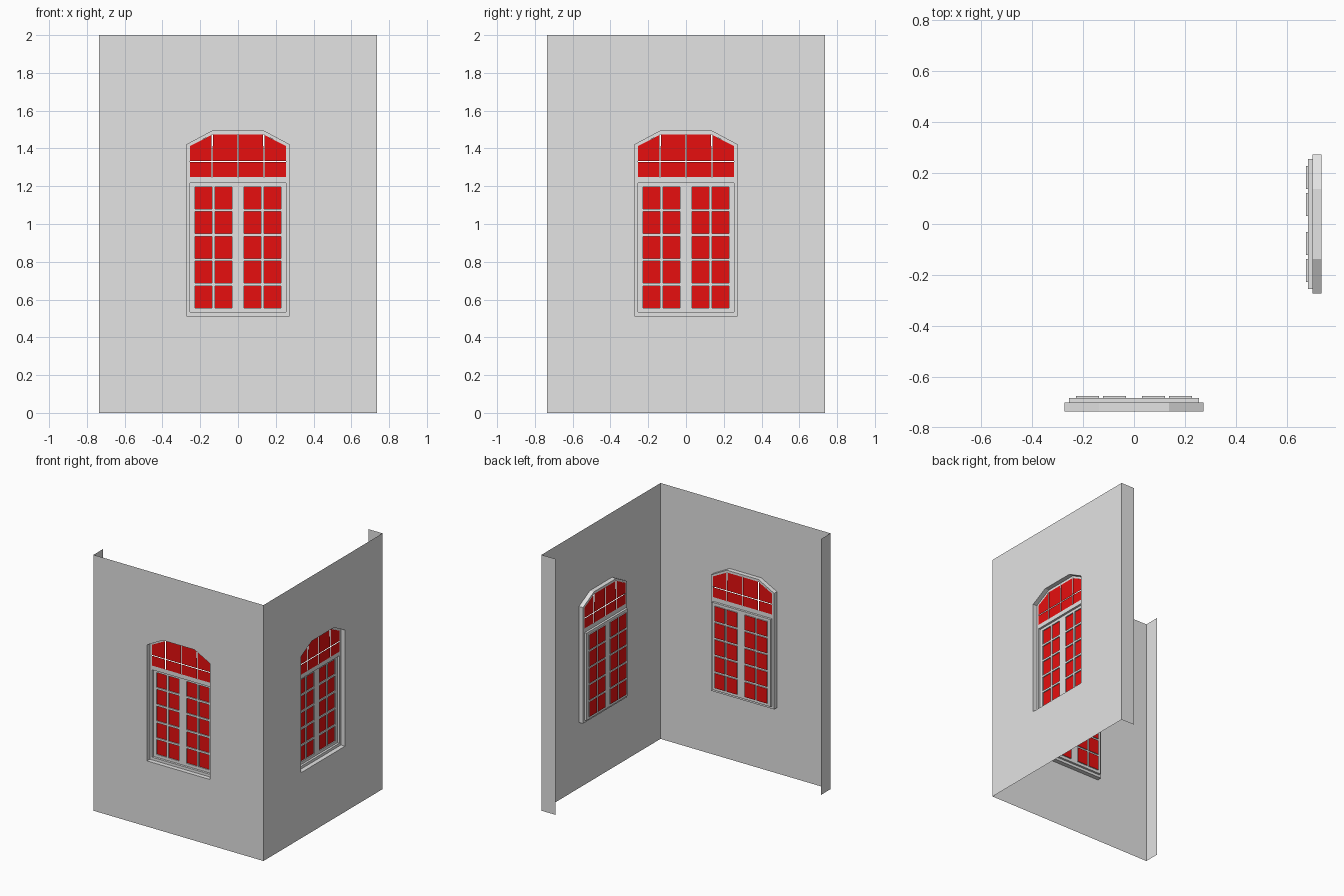
import bpy
import bmesh
from mathutils import Vector

cube = bpy.data.objects.get("Cube")
if cube:
    bpy.data.objects.remove(cube)

HALF = 0.735          # half width of each wall
HEIGHT = 2.0
LIP = 0.12            # return strip at each free end
RING, SASH, GLASS = 0.035, 0.052, 0.06   # depths behind the wall face


def material(name, color):
    mat = bpy.data.materials.new(name)
    mat.use_nodes = True
    mat.diffuse_color = color
    mat.node_tree.nodes["Principled BSDF"].inputs["Base Color"].default_value = color
    return mat


GREY = material("plaster grey", (0.77, 0.77, 0.77, 1))
RED = material("glass red", (1.0, 0.006, 0.006, 1))


def rect(u0, z0, u1, z1):
    return [(u0, z0), (u1, z0), (u1, z1), (u0, z1)]


def arch(half, bottom, shoulder, crown, top):
    """Outline with two sloping top corners."""
    return [(-half, bottom), (half, bottom), (half, shoulder),
            (crown, top), (-crown, top), (-half, shoulder)]


class Part:
    """Sheet-built part on one wall, in wall coordinates (u, z, depth)."""

    def __init__(self, name, mat, side):
        self.name, self.mat, self.side = name, mat, side
        self.bm = bmesh.new()

    def vert(self, p, depth):
        u, z = p
        co = (HALF - depth, -u, z) if self.side else (u, depth - HALF, z)
        return self.bm.verts.new(co)

    def face(self, verts):
        self.bm.faces.new(verts[::-1] if self.side else verts)

    def panel(self, outline, depth):
        self.face([self.vert(p, depth) for p in outline])

    def pierced(self, outlines, depth):
        """Flat sheet: first outline is the border, the others are holes."""
        edges = []
        for outline in outlines:
            vs = [self.vert(p, depth) for p in outline]
            edges += [self.bm.edges.new((a, b)) for a, b in zip(vs, vs[1:] + vs[:1])]
        normal = Vector((1, 0, 0)) if self.side else Vector((0, -1, 0))
        bmesh.ops.triangle_fill(self.bm, use_beauty=True, use_dissolve=False,
                                edges=edges, normal=normal)

    def reveal(self, outline, d0, d1):
        for p, q in zip(outline, outline[1:] + outline[:1]):
            self.face([self.vert(p, d0), self.vert(q, d0),
                       self.vert(q, d1), self.vert(p, d1)])

    def finish(self):
        bmesh.ops.remove_doubles(self.bm, verts=self.bm.verts[:], dist=1e-5)
        mesh = bpy.data.meshes.new(self.name)
        self.bm.to_mesh(mesh)
        self.bm.free()
        mesh.materials.append(self.mat)
        bpy.context.collection.objects.link(bpy.data.objects.new(self.name, mesh))


# Outlines shared by both windows
opening = arch(0.272, 0.513, 1.42, 0.137, 1.492)
fanlight = arch(0.255, 1.25, 1.412, 0.135, 1.474)
casement = rect(-0.254, 0.534, 0.254, 1.217)

# Casement panes: five rows, two columns in each leaf
PANE_W, PANE_H, PITCH = 0.09, 0.116, 0.131
panes = [rect(u, 0.556 + row * PITCH, u + PANE_W, 0.556 + row * PITCH + PANE_H)
         for row in range(5) for u in (-0.228, -0.122, 0.032, 0.138)]

# Fanlight panes with narrow slits between them
G = 0.003
lights = []
for z0, z1 in ((1.25, 1.33 - G), (1.33 + G, 1.412)):
    for u0, u1 in ((-0.255, -0.137 - G), (-0.137 + G, -G),
                   (G, 0.137 - G), (0.137 + G, 0.255)):
        lights.append(rect(u0, z0, u1, z1))
for u0, u1 in ((-0.135 + G, -G), (G, 0.135 - G)):
    lights.append(rect(u0, 1.412, u1, 1.474))
lights.append([(0.137 + G, 1.412), (0.255, 1.412), (0.137 + G, 1.471)])
lights.append([(-0.255, 1.412), (-0.137 - G, 1.412), (-0.137 - G, 1.471)])

for side, label in enumerate(("front", "right")):
    # Wall sheet with its window hole and end return
    wall = Part(label + "_wall", GREY, side)
    wall.pierced([rect(-HALF, 0, HALF, HEIGHT), opening], 0)
    ends = [(-HALF, 0), (-HALF, HEIGHT)]
    wall.face([wall.vert(ends[0], LIP), wall.vert(ends[0], 0),
               wall.vert(ends[1], 0), wall.vert(ends[1], LIP)])
    wall.finish()

    # Recessed surround and transom
    frame = Part(label + "_window_frame", GREY, side)
    frame.reveal(opening, 0, RING)
    frame.pierced([opening, casement, fanlight], RING)
    frame.finish()

    # Casement with glazing bars
    sash = Part(label + "_casement", GREY, side)
    sash.reveal(casement, RING, SASH)
    sash.pierced([casement] + panes, SASH)
    for pane in panes:
        sash.reveal(pane, SASH, GLASS)
    sash.finish()

    # Glass
    glass = Part(label + "_casement_glass", RED, side)
    for pane in panes:
        glass.panel(pane, GLASS)
    glass.finish()
    top_glass = Part(label + "_fanlight_glass", RED, side)
    for light in lights:
        top_glass.panel(light, RING)
    top_glass.finish()
